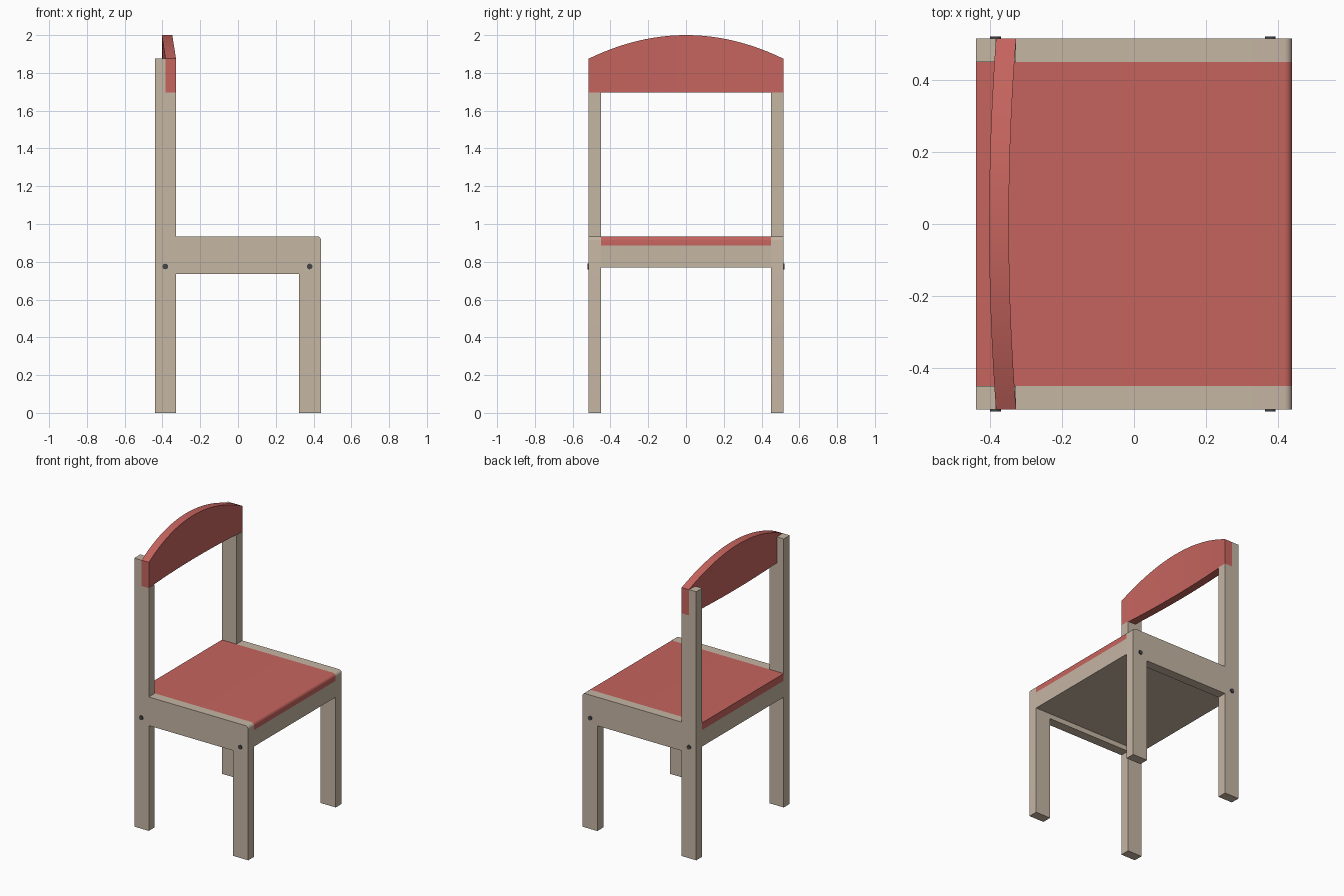
import bpy, bmesh, math
from mathutils import Matrix

if "Cube" in bpy.data.objects:
    bpy.data.objects.remove(bpy.data.objects["Cube"])


def material(name, rgb):
    m = bpy.data.materials.new(name)
    m.diffuse_color = (*rgb, 1)
    m.use_nodes = True
    m.node_tree.nodes["Principled BSDF"].inputs["Base Color"].default_value = m.diffuse_color
    return m


WOOD = material("beech wood", (0.56, 0.465, 0.37))
RED = material("red paint", (0.565, 0.128, 0.113))
METAL = material("dark metal", (0.06, 0.06, 0.065))


def finish(bm, name, mat):
    bmesh.ops.recalc_face_normals(bm, faces=bm.faces[:])
    me = bpy.data.meshes.new(name)
    bm.to_mesh(me)
    bm.free()
    me.materials.append(mat)
    ob = bpy.data.objects.new(name, me)
    bpy.context.collection.objects.link(ob)
    bpy.context.view_layer.objects.active = ob
    ob.select_set(True)
    bpy.ops.object.shade_smooth_by_angle(angle=math.radians(30))
    ob.select_set(False)
    return ob


def prism(name, profile, y0, y1, mat):
    """Extrude an x-z outline from y0 to y1."""
    bm = bmesh.new()
    face = bm.faces.new([bm.verts.new((x, y0, z)) for x, z in profile])
    ext = bmesh.ops.extrude_face_region(bm, geom=[face])
    verts = [v for v in ext["geom"] if isinstance(v, bmesh.types.BMVert)]
    bmesh.ops.translate(bm, verts=verts, vec=(0, y1 - y0, 0))
    return finish(bm, name, mat)


def rounded_front(x0, x1, z0, z1, r, n=6):
    """Rectangle whose upper front corner is rounded."""
    arc = [(x1 - r + r * math.cos(a), z1 - r + r * math.sin(a))
           for a in (i * math.pi / 2 / n for i in range(n + 1))]
    return [(x0, z0), (x1, z0)] + arc + [(x0, z1)]


IN, OUT = 0.45, 0.516          # inner and outer faces of the side frames
X_BACK, X_FRONT = -0.44, 0.44
LEG_B, LEG_F = -0.328, 0.324   # inner edges of the back and front legs
SEAT_Z, TOP_Z = 0.885, 0.935
REST_Z0, REST_Z1 = 1.695, 1.875

# Side frames: legs, rails and screws
for side, s in (("left", 1), ("right", -1)):
    prism(f"front_leg_{side}", rounded_front(LEG_F, X_FRONT, 0, TOP_Z, 0.022),
          s * IN, s * OUT, WOOD)
    # back leg, notched at the top for the backrest
    prism(f"back_leg_{side}",
          [(X_BACK, 0), (LEG_B, 0), (LEG_B, REST_Z0), (-0.385, REST_Z0),
           (-0.385, REST_Z1), (X_BACK, REST_Z1)], s * IN, s * OUT, WOOD)
    prism(f"side_rail_{side}",
          [(LEG_B, 0.735), (LEG_F, 0.735), (LEG_F, TOP_Z), (LEG_B, TOP_Z)],
          s * IN, s * OUT, WOOD)
    for end, x in (("front", 0.379), ("back", -0.385)):
        bm = bmesh.new()
        bmesh.ops.create_cone(
            bm, cap_ends=True, segments=16, radius1=0.015, radius2=0.015,
            depth=0.02, matrix=Matrix.Translation((x, s * 0.512, 0.775))
            @ Matrix.Rotation(math.pi / 2, 4, 'X'))
        finish(bm, f"{end}_screw_{side}", METAL)

# Seat panel on its wooden base
prism("seat_base", [(X_BACK, 0.77), (X_FRONT, 0.77), (X_FRONT, SEAT_Z),
                    (X_BACK, SEAT_Z)], -IN, IN, WOOD)
prism("seat", rounded_front(X_BACK, X_FRONT, SEAT_Z, TOP_Z, 0.022), -IN, IN, RED)

# Backrest: bowed in plan with an arched top
bm = bmesh.new()
N = 24
rings = []
for i in range(N + 1):
    t = 2 * i / N - 1
    bow = 1 - t * t
    x0, x1 = -0.384 - 0.019 * bow, LEG_B - 0.02 * bow
    z1 = REST_Z1 + (2.0 - REST_Z1) * bow
    rings.append([bm.verts.new((x, t * OUT, z)) for x, z in
                  ((x0, REST_Z0), (x1, REST_Z0), (x1, z1), (x0, z1))])
for a, b in zip(rings, rings[1:]):
    for k in range(4):
        j = (k + 1) % 4
        bm.faces.new((a[k], a[j], b[j], b[k]))
bm.faces.new(rings[0])
bm.faces.new(rings[-1])
finish(bm, "backrest", RED)
